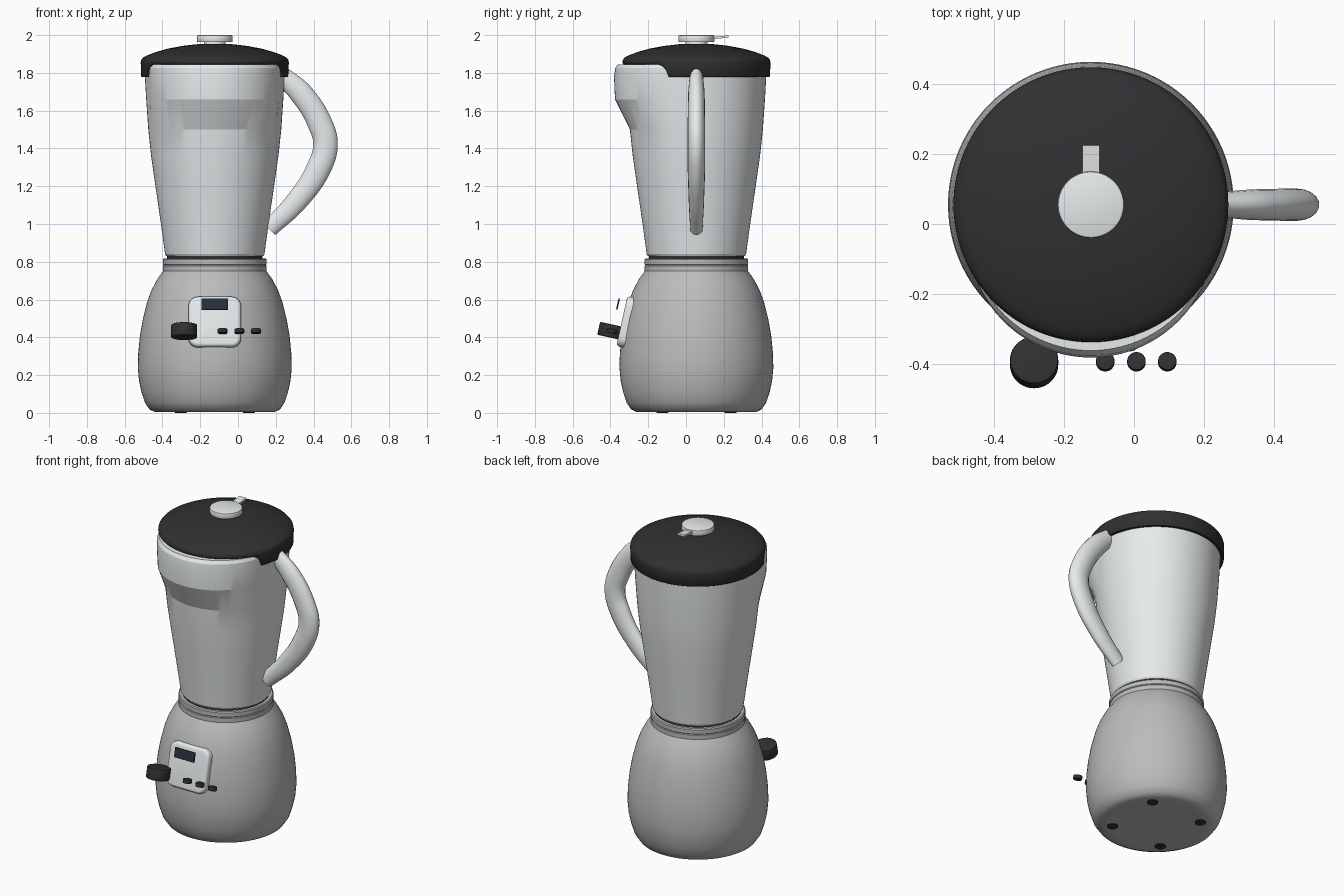
import bpy, bmesh, math
from mathutils import Matrix

if "Cube" in bpy.data.objects:
    bpy.data.objects.remove(bpy.data.objects["Cube"])

CX, CY = -0.123, 0.055          # axis of the body
TILT = math.radians(-12.5)      # lean of the front controls


def material(name, rgb):
    m = bpy.data.materials.new(name)
    m.diffuse_color = (*rgb, 1)
    m.use_nodes = True
    m.node_tree.nodes["Principled BSDF"].inputs["Base Color"].default_value = m.diffuse_color
    return m


LIGHT = material("light_plastic", (0.80, 0.83, 0.84))
BODY = material("grey_body", (0.50, 0.50, 0.50))
DARK = material("dark_plastic", (0.03, 0.03, 0.032))
GLASS = material("screen_glass", (0.02, 0.03, 0.045))


def finish(name, bm, mat, angle=30):
    bmesh.ops.remove_doubles(bm, verts=bm.verts, dist=1e-5)
    bmesh.ops.recalc_face_normals(bm, faces=bm.faces)
    me = bpy.data.meshes.new(name)
    bm.to_mesh(me)
    bm.free()
    me.materials.append(mat)
    ob = bpy.data.objects.new(name, me)
    bpy.context.collection.objects.link(ob)
    smooth(ob, angle)
    return ob


def smooth(ob, angle):
    bpy.ops.object.select_all(action='DESELECT')
    ob.select_set(True)
    bpy.context.view_layer.objects.active = ob
    bpy.ops.object.shade_smooth_by_angle(angle=math.radians(angle))


def lathe(name, profile, mat, deform=None, n=96, angle=30):
    """Spin (radius, z) points; deform(index, phi, r, z) may bend each ring. phi = 0 is the front."""
    bm = bmesh.new()
    rings = []
    for i, (r, z) in enumerate(profile):
        ring = []
        for k in range(n):
            phi = 2 * math.pi * k / n
            rr, zz = deform(i, phi, r, z) if deform else (r, z)
            ring.append(bm.verts.new((CX + rr * math.sin(phi), CY - rr * math.cos(phi), zz)))
        rings.append(ring)
    for a, b in zip(rings, rings[1:]):
        for k in range(n):
            j = (k + 1) % n
            bm.faces.new((a[k], a[j], b[j], b[k]))
    return finish(name, bm, mat, angle)


def cylinder(name, loc, r, h, mat, tilt=0.0, bevel=0.006):
    bm = bmesh.new()
    bmesh.ops.create_cone(bm, cap_ends=True, segments=40, radius1=r, radius2=r, depth=h)
    rim = [e for e in bm.edges if abs(e.verts[0].co.z - e.verts[1].co.z) < 1e-6]
    bmesh.ops.bevel(bm, geom=rim, offset=bevel, segments=2, profile=0.5, affect='EDGES')
    bm.transform(Matrix.Translation(loc) @ Matrix.Rotation(tilt, 4, 'X'))
    return finish(name, bm, mat)


def box(name, loc, size, mat, tilt=0.0, corner=0.0, edge=0.0):
    """Box; corner rounds the outline seen from the front, edge softens the front rim."""
    bm = bmesh.new()
    bmesh.ops.create_cube(bm, size=1)
    bm.transform(Matrix.Diagonal((*size, 1)))
    if corner:
        es = [e for e in bm.edges if abs(e.verts[0].co.y - e.verts[1].co.y) > 1e-6]
        bmesh.ops.bevel(bm, geom=es, offset=corner, segments=6, profile=0.5, affect='EDGES')
    if edge:
        es = [e for e in bm.edges if all(v.co.y < -size[1] / 2 + 1e-5 for v in e.verts)]
        bmesh.ops.bevel(bm, geom=es, offset=edge, segments=4, profile=0.5, affect='EDGES')
    bm.transform(Matrix.Translation(loc) @ Matrix.Rotation(tilt, 4, 'X'))
    return finish(name, bm, mat)


# Motor base with collar
lathe("motor_base", [
    (0, 0.006), (0.27, 0.006), (0.315, 0.004), (0.345, 0.018), (0.37, 0.055), (0.388, 0.11),
    (0.401, 0.17), (0.4075, 0.24), (0.405, 0.32), (0.396, 0.41), (0.38, 0.50), (0.357, 0.59),
    (0.335, 0.65), (0.303, 0.71), (0.28, 0.742), (0.27, 0.756)], BODY, angle=40)
lathe("collar", [(0, 0.735), (0.268, 0.735), (0.274, 0.742), (0.274, 0.778), (0.270, 0.782),
                 (0.274, 0.786), (0.274, 0.812), (0.269, 0.818), (0, 0.818)], BODY)
lathe("coupling", [(0, 0.81), (0.252, 0.81), (0.252, 0.84), (0, 0.84)], DARK)

# Jug with wide pouring lip on the front
SPOUT = {7: 0.068, 8: 0.066, 9: 0.058, 10: 0.05}


def spout(i, phi, r, z):
    a = math.atan2(math.sin(phi), math.cos(phi)) * 1.25
    f = math.cos(a) if abs(a) < math.pi / 2 else 0
    return r + SPOUT.get(i, 0) * f, z


lathe("jug", [(0, 0.83), (0.257, 0.83), (0.263, 0.84), (0.285, 1.0), (0.314, 1.2), (0.337, 1.36),
              (0.352, 1.5), (0.363, 1.66), (0.37, 1.78), (0.372, 1.825), (0.366, 1.845),
              (0, 1.845)], LIGHT, spout, angle=16)


# Lid whose skirt is raised over the pouring lip
def skirt(i, phi, r, z):
    if i < 3:
        d = abs(math.degrees(math.atan2(math.sin(phi), math.cos(phi))))
        t = min(1, max(0, (67 - d) / 10))
        z += 0.067 * math.sqrt(1 - (1 - t) ** 2)
    return r, z


lathe("lid", [(0, 1.78), (0.385, 1.778), (0.39, 1.783), (0.392, 1.856), (0.389, 1.87), (0.38, 1.881),
              (0.36, 1.892), (0.31, 1.911), (0.25, 1.928), (0.17, 1.943), (0.09, 1.952), (0, 1.955)],
      DARK, skirt, n=144, angle=45)

# Lid cap with flip tab
cylinder("cap_neck", (CX, CY, 1.955), 0.058, 0.03, LIGHT)
cylinder("lid_cap", (CX, CY, 1.981), 0.095, 0.037, LIGHT)
box("cap_tab", (CX, 0.178, 1.988), (0.048, 0.095, 0.012), LIGHT, math.radians(6))

# Handle
cu = bpy.data.curves.new("handle", 'CURVE')
cu.dimensions = '3D'
cu.bevel_depth = 0.066
cu.bevel_resolution = 7
cu.resolution_u = 12
cu.use_fill_caps = True
path = [(0.222, 1.795, 0.75), (0.335, 1.69, 0.95), (0.435, 1.53, 1.0), (0.463, 1.42, 1.0),
        (0.425, 1.29, 1.0), (0.31, 1.12, 0.88), (0.165, 0.975, 0.72)]
sp = cu.splines.new('BEZIER')
sp.bezier_points.add(len(path) - 1)
for p, (x, z, r) in zip(sp.bezier_points, path):
    p.co = (x, 0, z)
    p.radius = r
    p.handle_left_type = p.handle_right_type = 'AUTO'
handle = bpy.data.objects.new("handle", cu)
handle.location.y = CY
handle.scale.y = 0.7
bpy.context.collection.objects.link(handle)
bpy.ops.object.select_all(action='DESELECT')
handle.select_set(True)
bpy.context.view_layer.objects.active = handle
bpy.ops.object.convert(target='MESH')
handle.data.materials.clear()
handle.data.materials.append(LIGHT)
smooth(handle, 45)

# Control panel and display
box("control_panel", (CX, -0.303, 0.478), (0.278, 0.075, 0.272), LIGHT, TILT * -1 if TILT > 0 else TILT,
    corner=0.05, edge=0.018)
box("display", (CX, -0.36, 0.576), (0.14, 0.008, 0.06), GLASS, TILT)

# Speed knob with pointer, and three buttons
cylinder("speed_knob", (-0.285, -0.395, 0.433), 0.069, 0.07, DARK, TILT)
box("knob_pointer", (-0.285, -0.417, 0.4635), (0.01, 0.012, 0.008), LIGHT, TILT)
for i, x in enumerate((-0.082, 0.007, 0.095)):
    cylinder(f"button_{i + 1}", (x, -0.393, 0.433), 0.0265, 0.024, DARK, TILT, 0.004)

# Four small feet
for i in range(4):
    a = math.pi / 4 + i * math.pi / 2
    cylinder(f"foot_{i + 1}", (CX + 0.255 * math.cos(a), CY + 0.255 * math.sin(a), 0.01), 0.032, 0.02, DARK,
             bevel=0.003)
